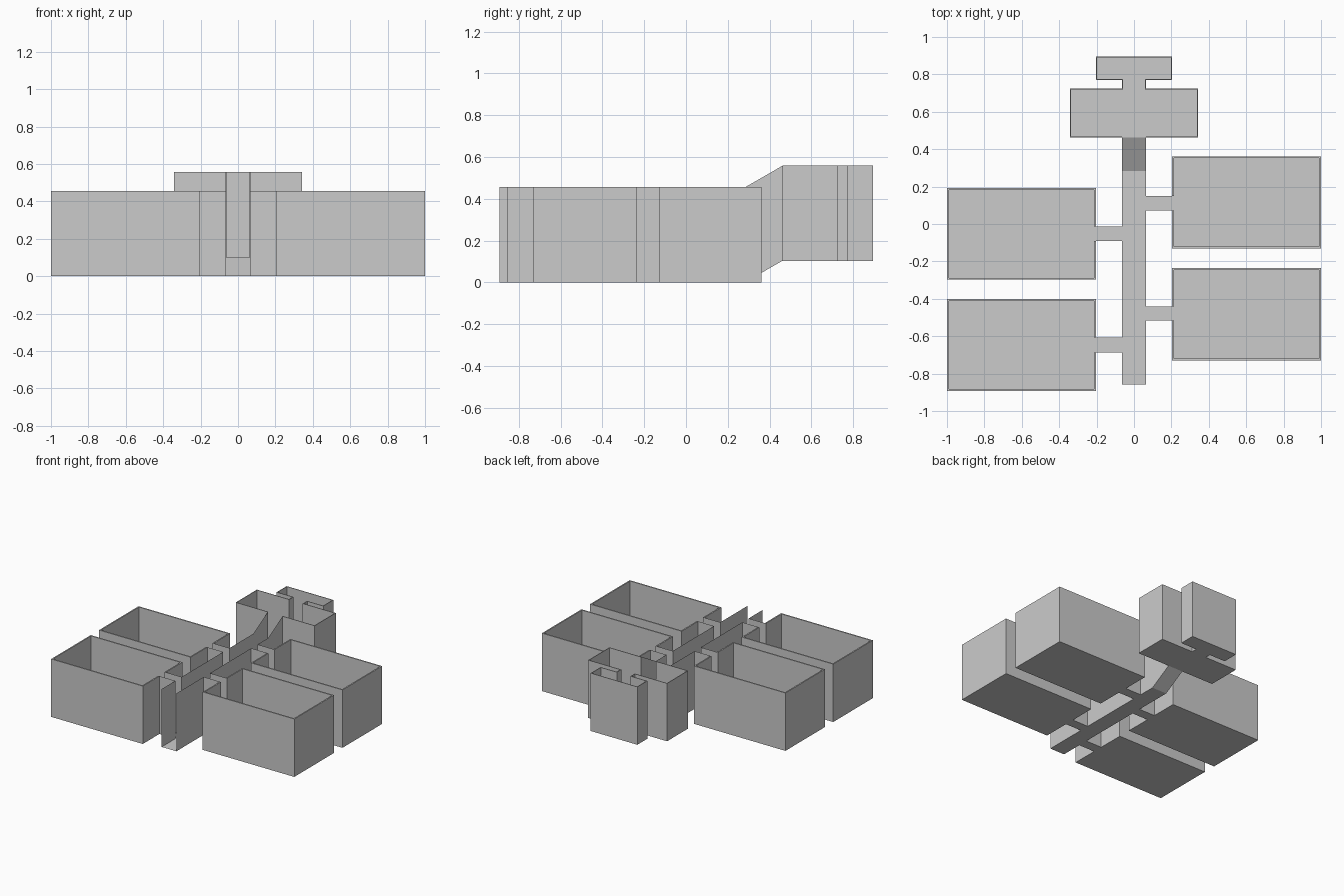
import bpy

if "Cube" in bpy.data.objects:
    bpy.data.objects.remove(bpy.data.objects["Cube"])

H = 0.455          # wall height
LIFT = 0.103       # height of the raised rear rooms
C = 0.064          # half width of corridor
XI, XO = 0.203, 1.0


def make(name, verts, faces, thick=0):
    mesh = bpy.data.meshes.new(name)
    mesh.from_pydata(verts, [], faces)
    ob = bpy.data.objects.new(name, mesh)
    bpy.context.collection.objects.link(ob)
    if thick:
        mod = ob.modifiers.new("thickness", 'SOLIDIFY')
        mod.thickness = thick
        mod.offset = -1          # grow towards the inside of the room
        mod.use_even_offset = True
    return ob


def wall(name, path, z=0, thick=0):
    """Upright wall following a path of (x, y) or (x, y, z) points."""
    base = [(p[0], p[1], p[2] if len(p) > 2 else z) for p in path]
    n = len(base)
    verts = base + [(x, y, b + H) for x, y, b in base]
    make(name, verts, [(i, i + 1, n + i + 1, n + i) for i in range(n - 1)], thick)


def floor(name, x0, x1, y0, y1, z0=0, z1=None):
    z1 = z0 if z1 is None else z1
    make(name, [(x0, y0, z0), (x1, y0, z0), (x1, y1, z1), (x0, y1, z1)], [(0, 1, 2, 3)])


# Four large side rooms: (y range, doorway y range), front to back
sides = {
    1: [(-0.729, -0.236, -0.517, -0.440), (-0.130, 0.362, 0.073, 0.151)],
    -1: [(-0.893, -0.401, -0.687, -0.608), (-0.298, 0.193, -0.092, -0.014)],
}
for s, rooms in sides.items():
    side = "right" if s > 0 else "left"
    start = [(C * s, -0.857)]
    for i, (y0, y1, d0, d1) in enumerate(rooms):
        tag = f"{side}_{('front', 'back')[i]}"
        # room walls, running outward round from one door jamb to the other
        path = [(XI * s, d0), (XI * s, y0), (XO * s, y0),
                (XO * s, y1), (XI * s, y1), (XI * s, d1)]
        wall(f"{tag}_room_walls", path if s > 0 else path[::-1], 0, 0.01)
        floor(f"{tag}_room_floor", *sorted((XI * s, XO * s)), y0, y1)
        floor(f"{tag}_passage_floor", *sorted((C * s, XI * s)), d0, d1)
        # corridor wall up to this doorway, turning into the passage
        wall(f"{tag}_corridor_wall", start + [(C * s, d0), (XI * s, d0)])
        start = [(XI * s, d1), (C * s, d1)]
    # last stretch of corridor wall rising with the ramp
    wall(f"{side}_ramp_wall", start + [(C * s, 0.283), (C * s, 0.462, LIFT)])

# Corridor and ramp floors
floor("corridor_floor", -C, C, -0.857, 0.283)
floor("ramp_floor", -C, C, 0.283, 0.462, 0, LIFT)

# Raised rear hall, neck and end room
half = [(C, 0.462), (0.343, 0.462), (0.343, 0.725), (C, 0.725),
        (C, 0.77), (XI, 0.77), (XI, 0.895)]
wall("rear_room_walls", half + [(-x, y) for x, y in reversed(half)], LIFT, 0.005)
floor("rear_hall_floor", -0.343, 0.343, 0.462, 0.725, LIFT)
floor("neck_floor", -C, C, 0.725, 0.77, LIFT)
floor("end_room_floor", -XI, XI, 0.77, 0.895, LIFT)
